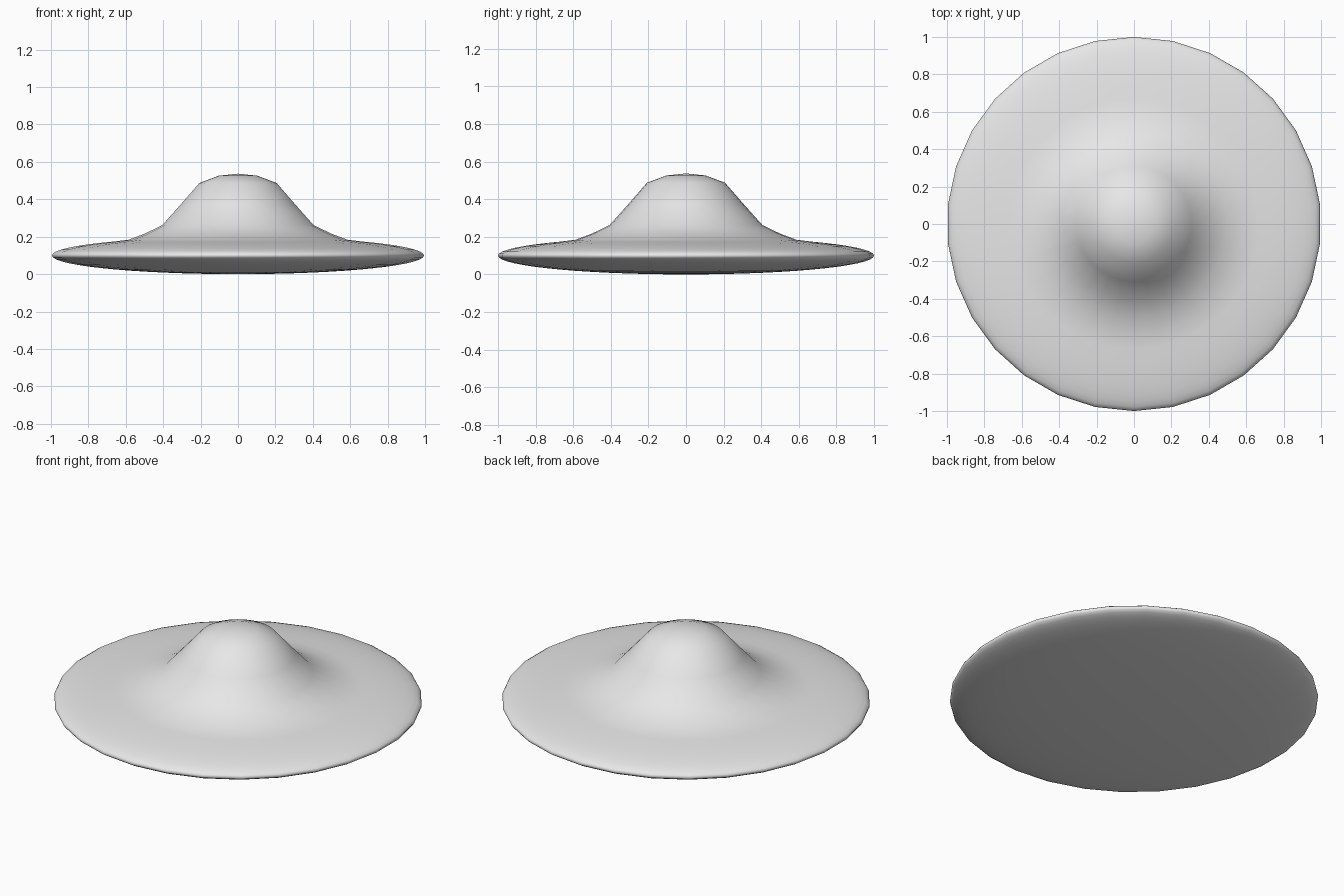
import bpy, bmesh, math

cube = bpy.data.objects.get("Cube")
if cube:
    bpy.data.objects.remove(cube, do_unlink=True)

SEGMENTS, RINGS = 30, 30
THICKNESS = 0.1
# Raised dome: heights of the innermost rings, from the crown outward
DOME = [0.537, 0.526, 0.487, 0.371, 0.262, 0.217, 0.184]

grey = bpy.data.materials.new("plain grey")
grey.use_nodes = True
colour = (0.8, 0.8, 0.8, 1)
grey.diffuse_color = colour
grey.node_tree.nodes["Principled BSDF"].inputs["Base Color"].default_value = colour

# Flattened ball
bm = bmesh.new()
bmesh.ops.create_uvsphere(bm, u_segments=SEGMENTS, v_segments=RINGS, radius=1)
for v in bm.verts:
    ring = round(math.acos(max(-1, min(1, v.co.z))) / math.pi * RINGS)
    # Pull the top rings up into the dome
    v.co.z = DOME[ring] if ring < len(DOME) else THICKNESS * (1 + v.co.z)

mesh = bpy.data.meshes.new("domed_disc")
bm.to_mesh(mesh)
bm.free()
mesh.materials.append(grey)
mesh.shade_smooth()
disc = bpy.data.objects.new("domed_disc", mesh)
bpy.context.collection.objects.link(disc)
